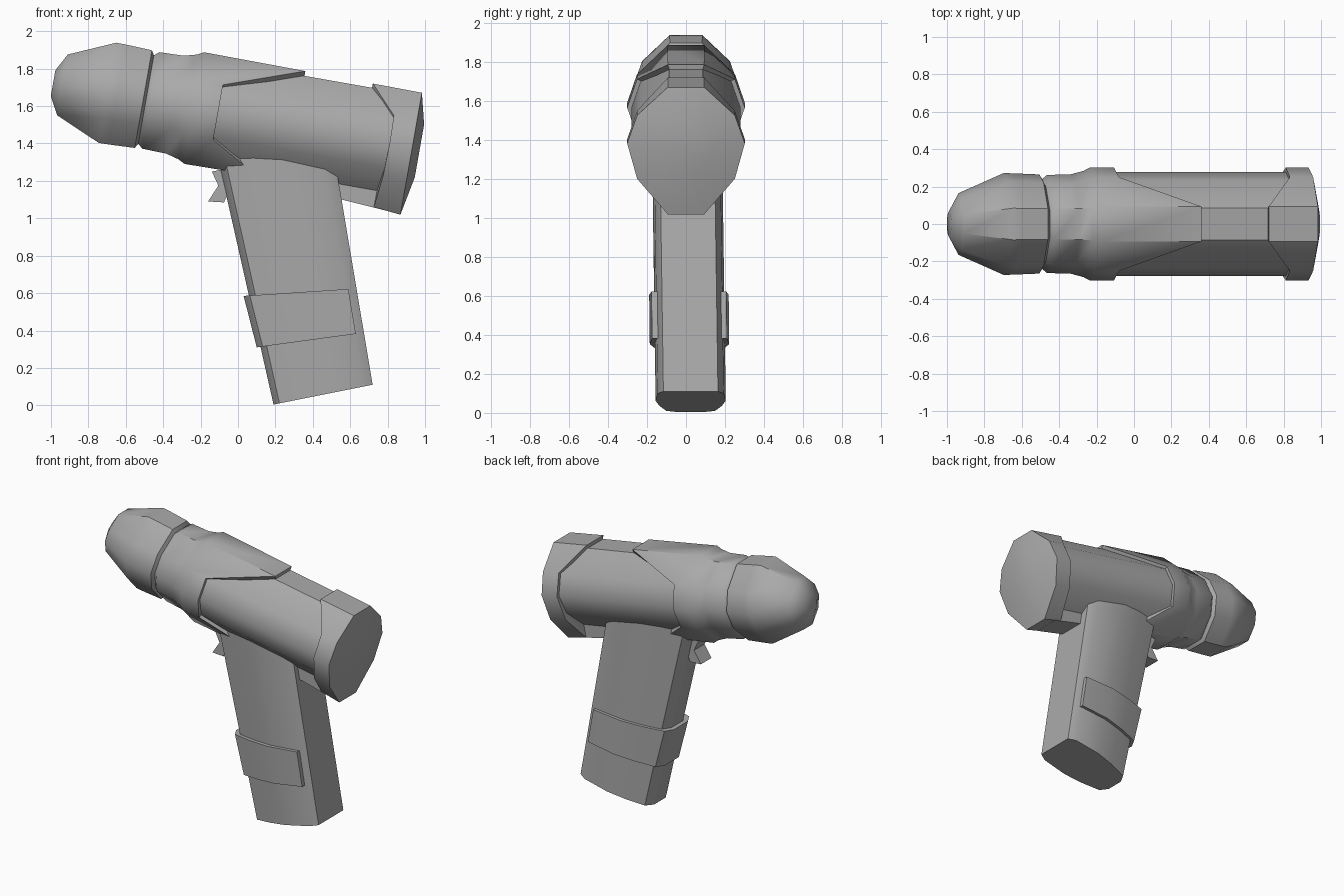
import bpy, math
from mathutils import Vector

cube = bpy.data.objects.get("Cube")
if cube:
    bpy.data.objects.remove(cube, do_unlink=True)

grey = bpy.data.materials.new("plain grey")
grey.use_nodes = True
colour = (0.4, 0.4, 0.4, 1)
grey.diffuse_color = colour
grey.node_tree.nodes["Principled BSDF"].inputs["Base Color"].default_value = colour

TILT = math.radians(10)
AXIS = Vector((math.cos(TILT), 0, -math.sin(TILT)))
UP = Vector((math.sin(TILT), 0, math.cos(TILT)))
ORIGIN = Vector((0, 0, 1.548))


def loft(name, rings, angle=40):
    """Skin matching rings of points and close both ends."""
    n = len(rings[0])
    faces = [list(range(n))[::-1], [(len(rings) - 1) * n + i for i in range(n)]]
    for r in range(len(rings) - 1):
        for i in range(n):
            j = (i + 1) % n
            faces.append([r * n + i, r * n + j, (r + 1) * n + j, (r + 1) * n + i])
    mesh = bpy.data.meshes.new(name)
    mesh.from_pydata([p for ring in rings for p in ring], [], faces)
    import bmesh
    bm = bmesh.new()
    bm.from_mesh(mesh)
    bmesh.ops.recalc_face_normals(bm, faces=bm.faces)
    bm.to_mesh(mesh)
    bm.free()
    mesh.shade_smooth()
    mesh.set_sharp_from_angle(angle=math.radians(angle))
    mesh.materials.append(grey)
    obj = bpy.data.objects.new(name, mesh)
    bpy.context.collection.objects.link(obj)
    return obj


def barrel_point(s, y, t):
    return ORIGIN + AXIS * s + UP * t + Vector((0, y, 0))


def barrel_ring(s, side, top=None, bottom=None):
    """Ten-sided ring; s may be one place or one per point, top to bottom."""
    top = side if top is None else top
    bottom = top if bottom is None else bottom
    half = [(.31, 1), (.83, .5), (1, 0), (.83, -.5), (.31, -1)]
    places = s if isinstance(s, list) else [s] * 5
    pts = [(p, y * side, t * (top if t > 0 else bottom)) for p, (y, t) in zip(places, half)]
    pts += [(p, -y, t) for p, y, t in reversed(pts)]
    return [barrel_point(*p) for p in pts]


def grip_ring(front, back, profile, shift):
    """Grip section between two side points, mirrored across its width."""
    a, b = Vector((front[0], shift, front[1])), Vector((back[0], shift, back[1]))
    right = [a.lerp(b, f) + Vector((0, w, 0)) for f, w in profile]
    left = [a.lerp(b, f) - Vector((0, w, 0)) for f, w in reversed(profile)]
    return right + left


# Nose, groove and front cover with its pointed trailing edge
nose_profile = [(-1.004, .07), (-.953, .165), (-.708, .272), (-.657, .271),
                (-.514, .265), (-.499, .24), (-.473, .262), (-.342, .266),
                (-.274, .284), (-.237, .303)]
cover_edge = [.313, -.108, -.108, -.108, .152]
loft("front_cover", [barrel_ring(s, r) for s, r in nose_profile]
     + [barrel_ring(cover_edge, .302, .298), barrel_ring(cover_edge, .255)])

# Main casing
loft("casing", [barrel_ring(-.2, .279, .272), barrel_ring(.92, .279, .272)])

# Rear cap with slanted top tab and a shallow domed end
cap_edge = [.68, .82, .824, .82, .8]
loft("rear_cap", [barrel_ring(cap_edge, .25),
                  barrel_ring(cap_edge, .302, .295, .355),
                  barrel_ring(.947, .302, .292, .37),
                  barrel_ring(.988, .13, .127, .159)])

# Tab below the casing
loft("rear_cap_tab", [[barrel_point(s, y, t) for y, t in
                       ((-.094, -.25), (.094, -.25), (.094, low), (-.094, low))]
                      for s, low in ((.537, -.338), (.85, -.361))])

# Grip
grip_profile = [(0, .065), (.06, .125), (.3, .16), (.55, .18), (.9, .17), (1, .14)]
loft("grip", [grip_ring((-.13, 1.42), (.5, 1.42), grip_profile, .005),
              grip_ring((.19, .004), (.72, .11), grip_profile, .024)], 30)

# Collar around the front and sides of the grip
collar_profile = [(0, .08), (.06, .14), (.33, .18), (.6, .204), (1, .192)]
loft("grip_collar", [grip_ring((.03, .585), (.59, .622), collar_profile, .015),
                     grip_ring((.10, .31), (.63, .382), collar_profile, .018)], 30)

# Trigger
trigger_side = [(-.14, 1.25), (-.105, 1.175), (-.16, 1.09), (-.075, 1.085),
                (-.04, 1.16), (.02, 1.28)]
loft("trigger", [[Vector((x, y, z)) for x, z in trigger_side] for y in (-.06, .06)])
